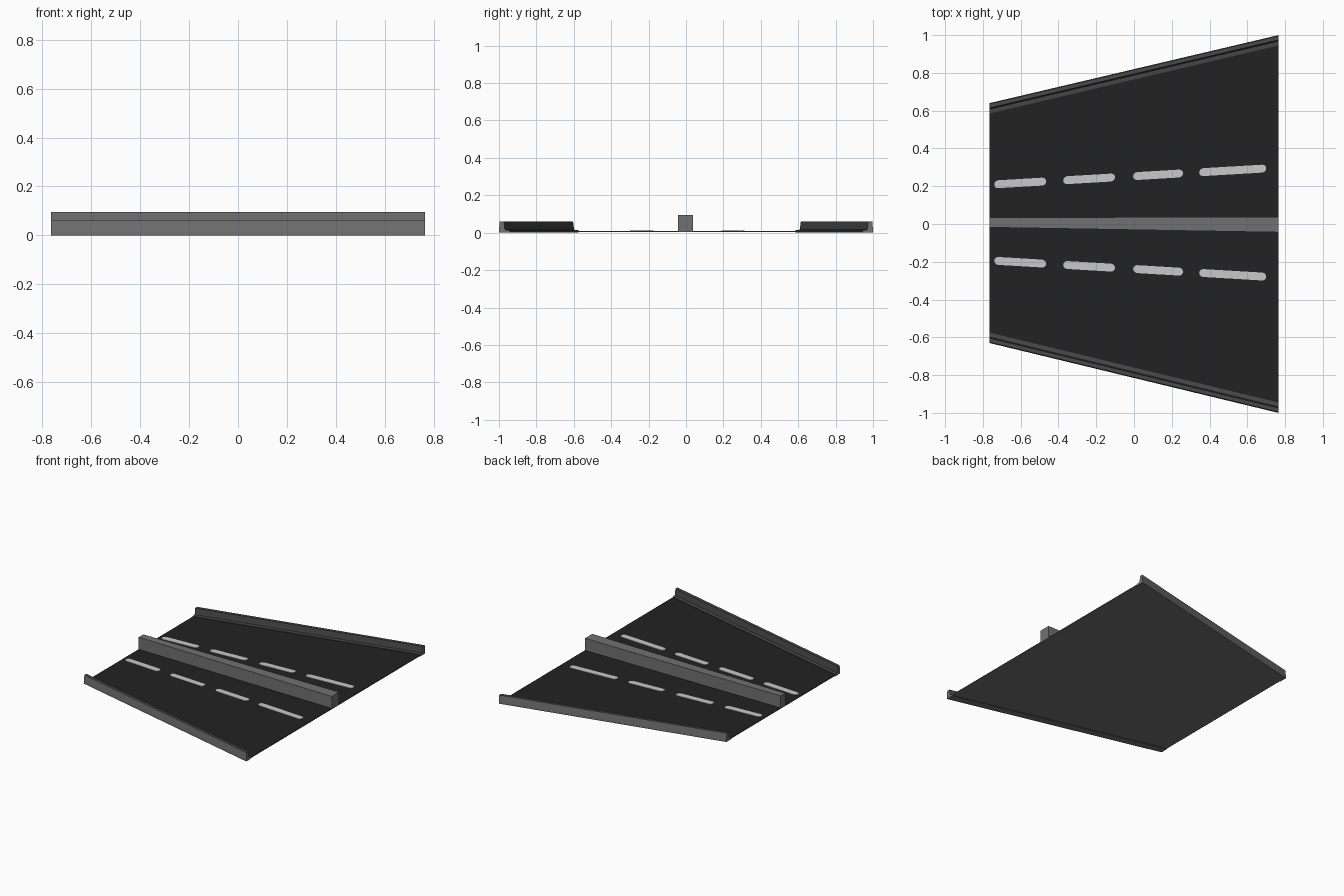
import bpy, bmesh, math

if "Cube" in bpy.data.objects:
    bpy.data.objects.remove(bpy.data.objects["Cube"])

X = 0.765           # half length of the road
Y_NEAR, Y_FAR = 0.64, 1.0   # half widths at the -x and +x ends


def material(name, v):
    m = bpy.data.materials.new(name)
    m.diffuse_color = (v, v, v, 1)
    m.use_nodes = True
    m.node_tree.nodes["Principled BSDF"].inputs["Base Color"].default_value = m.diffuse_color
    return m


CONCRETE = material("concrete_grey", 0.165)
DARK = material("dark_grey", 0.065)
ASPHALT = material("asphalt_black", 0.016)
PAINT = material("road_paint", 0.58)


def finish(bm, name, mats, rule=None):
    bmesh.ops.recalc_face_normals(bm, faces=bm.faces)
    bm.normal_update()
    if rule:
        for f in bm.faces:
            f.material_index = rule(f)
    me = bpy.data.meshes.new(name)
    bm.to_mesh(me)
    bm.free()
    for m in mats:
        me.materials.append(m)
    ob = bpy.data.objects.new(name, me)
    bpy.context.collection.objects.link(ob)
    return ob


def loft(name, start, end, mats, rule=None):
    """Join a (y, z) section at the -x end to one at the +x end."""
    bm = bmesh.new()
    a = [bm.verts.new((-X, y, z)) for y, z in start]
    b = [bm.verts.new((X, y, z)) for y, z in end]
    n = len(a)
    for i in range(n):
        j = (i + 1) % n
        bm.faces.new((a[i], a[j], b[j], b[i]))
    bm.faces.new(a)
    bm.faces.new(b)
    return finish(bm, name, mats, rule)


def box(y0, y1, z0, z1):
    return [(y0, z0), (y1, z0), (y1, z1), (y0, z1)]


# road slab: asphalt on top, concrete below
loft("road_slab", box(-Y_NEAR + .015, Y_NEAR - .01, .004, .01),
     box(-Y_FAR + .01, Y_FAR - .01, .004, .01), [CONCRETE, ASPHALT],
     lambda f: 1 if f.normal.z > 0.5 else 0)

# tapered central barrier
loft("central_barrier", box(-.018, .034, .008, .095),
     box(-.044, .038, .008, .095), [CONCRETE])

# side rails: low inner kerb and upright wall, distances inward from the edge
RAIL = [(0, 0), (.055, 0), (.055, .014), (.032, .016), (.026, .06),
        (.004, .06), (0, .014)]
for s, label in ((1, "back"), (-1, "front")):
    near = Y_NEAR if s > 0 else Y_NEAR - .01
    loft(label + "_rail", [(s * (near - d), z) for d, z in RAIL],
         [(s * (Y_FAR - d), z) for d, z in RAIL], [CONCRETE, DARK],
         lambda f, s=s: 1 if abs(f.normal.x) < .9 and f.normal.z > -.5
         and (f.normal.z > .5 or f.normal.y * s < 0) else 0)

# painted lane dashes with rounded ends
DASHES = [(-.74, -.465), (-.375, -.10), (-.005, .26), (.345, .70)]
R = .021
for s, label in ((1, "back"), (-1, "front")):
    for k, (x0, x1) in enumerate(DASHES):
        bm = bmesh.new()
        pts = []
        for cx, a0 in ((x1 - R, -90), (x0 + R, 90)):
            for i in range(7):
                a = math.radians(a0 + i * 30)
                x = cx + R * math.cos(a)
                y = .0075 + s * (.2455 + .059 * x) + R * math.sin(a)
                pts.append(bm.verts.new((x, y, .0095)))
        face = bm.faces.new(pts)
        ext = bmesh.ops.extrude_face_region(bm, geom=[face])
        top = [v for v in ext["geom"] if isinstance(v, bmesh.types.BMVert)]
        bmesh.ops.translate(bm, verts=top, vec=(0, 0, .0035))
        if not face.is_valid or len(bm.faces) < 16:
            bm.faces.new(pts)
        finish(bm, f"{label}_lane_dash_{k + 1}", [PAINT])
